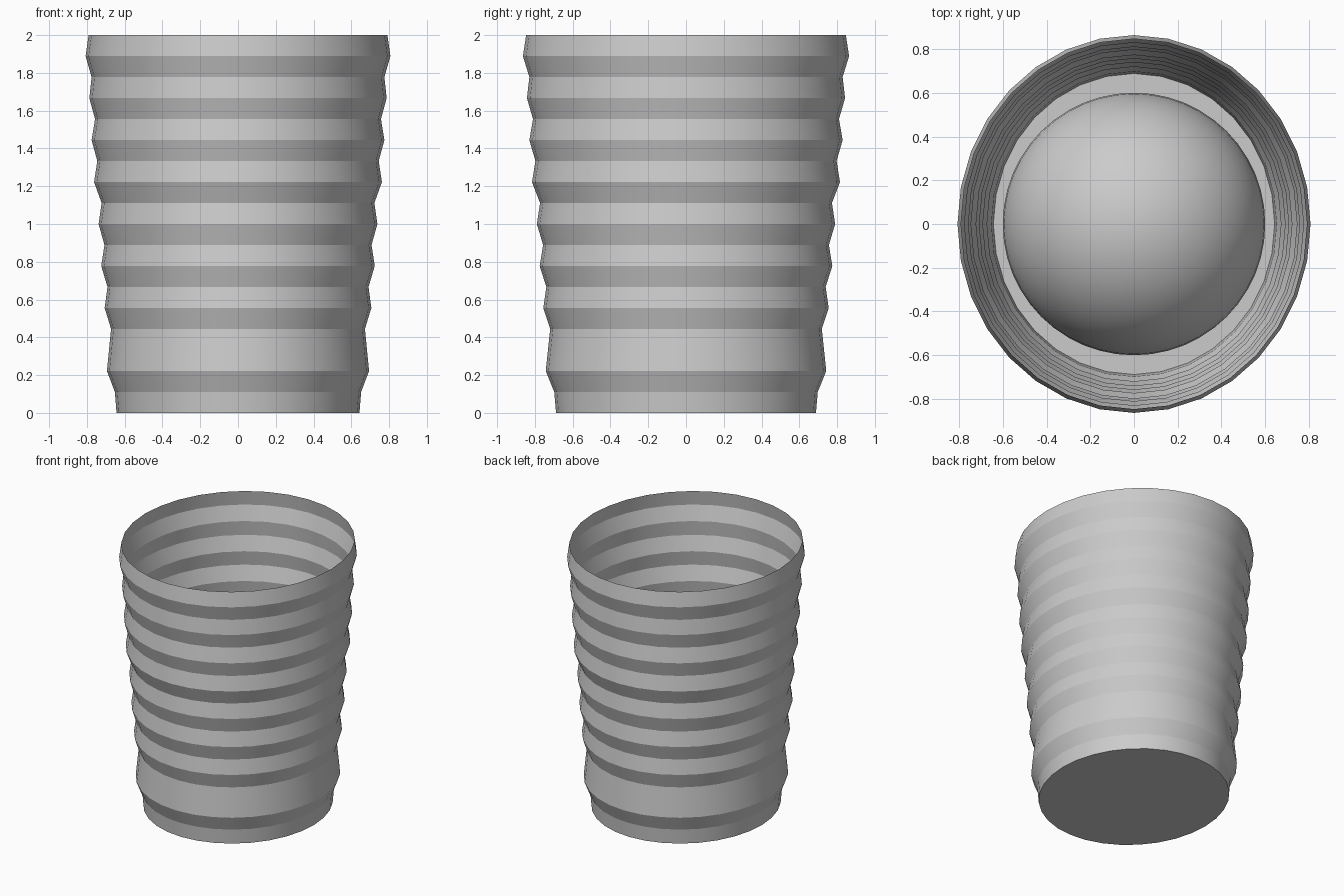
import bpy, bmesh
from math import sin, cos, pi, radians

if "Cube" in bpy.data.objects:
    bpy.data.objects.remove(bpy.data.objects["Cube"])

SIDES = 32
DEPTH_RATIO = 1.07   # the cup is slightly oval, deeper than wide
# Half-widths of the evenly spaced rings, bottom to top
RINGS = [0.643, 0.652, 0.694, 0.683, 0.672, 0.706, 0.691, 0.724, 0.707, 0.738,
         0.722, 0.762, 0.745, 0.775, 0.757, 0.787, 0.775, 0.807, 0.791]


def smooth(obj, angle):
    bpy.ops.object.select_all(action='DESELECT')
    obj.select_set(True)
    bpy.context.view_layer.objects.active = obj
    bpy.ops.object.shade_smooth_by_angle(angle=radians(angle))


# Corrugated open cup with a flat floor
bm = bmesh.new()
rows = []
for i, r in enumerate(RINGS):
    z = 2 * i / (len(RINGS) - 1)
    rows.append([bm.verts.new((r * cos(2 * pi * k / SIDES),
                               r * DEPTH_RATIO * sin(2 * pi * k / SIDES), z))
                 for k in range(SIDES)])
for low, high in zip(rows, rows[1:]):
    for k in range(SIDES):
        n = (k + 1) % SIDES
        bm.faces.new((low[k], low[n], high[n], high[k]))
bm.faces.new(rows[0][::-1])
mesh = bpy.data.meshes.new("ribbed_cup")
bm.to_mesh(mesh)
bm.free()
cup = bpy.data.objects.new("ribbed_cup", mesh)
bpy.context.collection.objects.link(cup)
smooth(cup, 12)

# Smooth ball resting on the floor inside
bpy.ops.mesh.primitive_uv_sphere_add(segments=48, ring_count=24, radius=0.6,
                                     location=(0, 0, 0.602))
ball = bpy.context.object
ball.name = "ball"
smooth(ball, 30)
